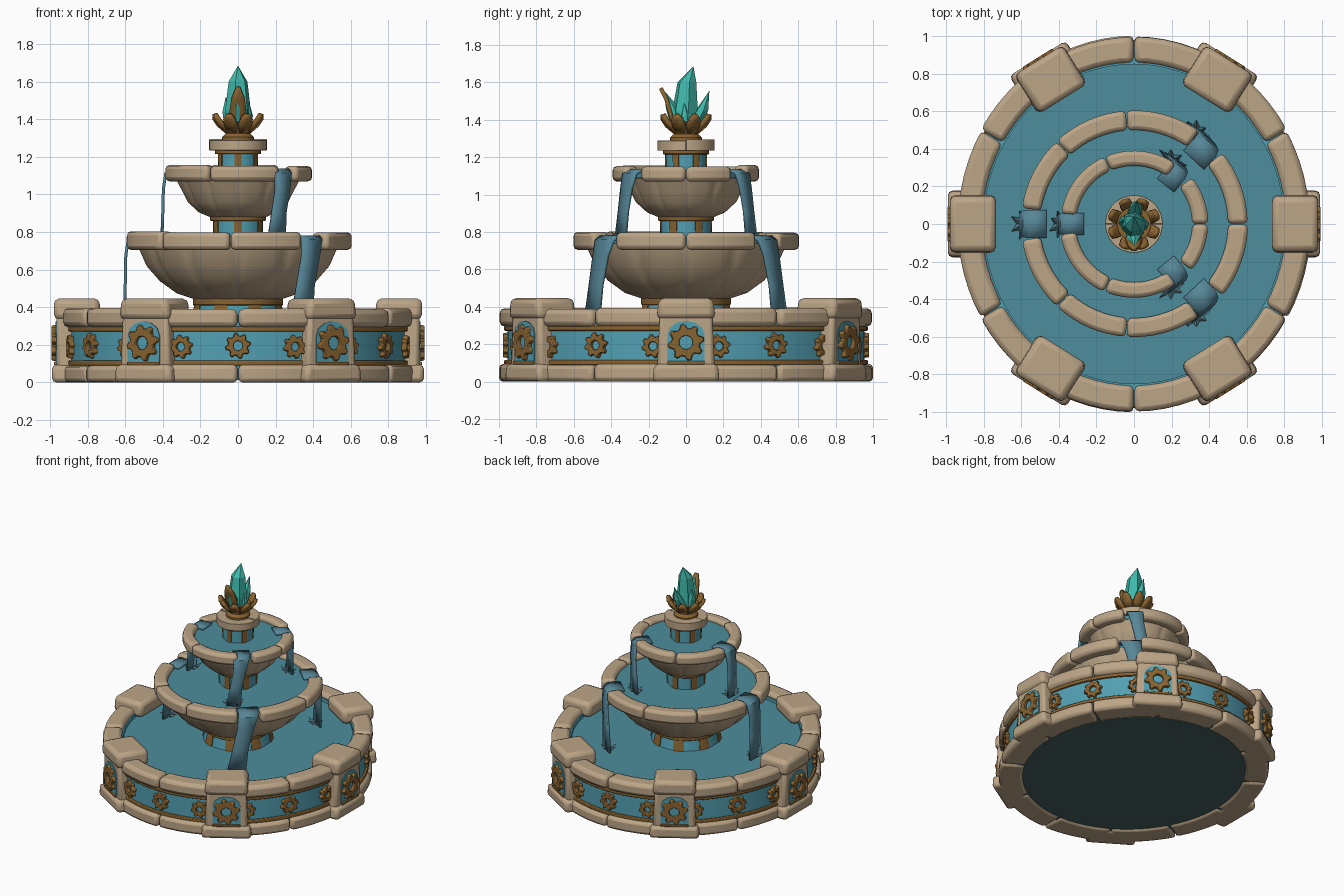
import bpy, bmesh, math, random
from mathutils import Vector, Matrix

if "Cube" in bpy.data.objects:
    bpy.data.objects.remove(bpy.data.objects["Cube"])

random.seed(4)
R = math.radians
SX = 0.94          # the lower basin is slightly narrower in x


def material(name, rgb):
    m = bpy.data.materials.new(name)
    m.diffuse_color = (*rgb, 1)
    m.use_nodes = True
    m.node_tree.nodes["Principled BSDF"].inputs["Base Color"].default_value = m.diffuse_color
    return m


STONE = material("sandstone", (0.50, 0.375, 0.24))
GLAZE = material("blue_glaze", (0.085, 0.35, 0.45))
GOLD = material("aged_gold", (0.25, 0.125, 0.03))
WATER = material("pool_water", (0.075, 0.27, 0.34))
FALL = material("falling_water", (0.095, 0.24, 0.31))
FOAM = material("splash_slate", (0.08, 0.16, 0.19))
CRYSTAL = material("turquoise_crystal", (0.05, 0.48, 0.40))
UNDER = material("dark_underside", (0.06, 0.12, 0.12))


def finish(bm, name, mat, bevel=0, smooth=40, matrix=None):
    bmesh.ops.remove_doubles(bm, verts=bm.verts, dist=1e-5)
    bmesh.ops.recalc_face_normals(bm, faces=bm.faces)
    if matrix:
        bm.transform(matrix)
    me = bpy.data.meshes.new(name)
    bm.to_mesh(me)
    bm.free()
    me.materials.append(mat)
    if smooth:
        me.shade_smooth()
        me.set_sharp_from_angle(angle=R(smooth))
    ob = bpy.data.objects.new(name, me)
    bpy.context.collection.objects.link(ob)
    if bevel:
        b = ob.modifiers.new("soft_edges", "BEVEL")
        b.width, b.segments, b.limit_method, b.angle_limit = bevel, 2, 'ANGLE', R(40)
    return ob


def lathe(name, prof, mat, a0=0, a1=360, sx=1, bevel=0, lobes=0, step=5):
    """Sweep a closed (r, z) profile round z, whole or as an arc."""
    bm = bmesh.new()
    full = a1 - a0 >= 359.9
    n = max(2, round((a1 - a0) / step))
    rings = []
    for i in range(n if full else n + 1):
        a = R(a0 + (a1 - a0) * i / n)
        k = 1 - 0.03 * (1 - abs(math.sin(a * lobes / 2))) ** 3 if lobes else 1
        rings.append([bm.verts.new((r * k * sx * math.cos(a), r * k * math.sin(a), z)) for r, z in prof])
    m = len(prof)
    for i in range(n):
        A, B = rings[i], rings[(i + 1) % len(rings)]
        for j in range(m):
            bm.faces.new((A[j], B[j], B[(j + 1) % m], A[(j + 1) % m]))
    if not full:
        bm.faces.new(rings[0])
        bm.faces.new(rings[-1])
    return finish(bm, name, mat, bevel, 40)


def rect(r0, r1, z0, z1):
    return [(r0, z0), (r1, z0), (r1, z1), (r0, z1)]


def stones(name, r0, r1, z0, z1, spans, sx=1, bevel=0.022):
    """Ring of separate curved stones; spans = (start, end, count)."""
    for s, e, c in spans:
        for i in range(c):
            w = (e - s) / c
            dz, dr = random.uniform(-.005, .004), random.uniform(-.006, .003)
            lathe(name, rect(r0, r1 + dr, z0, z1 + dz), STONE,
                  s + w * i + .2, s + w * (i + 1) - .2, sx, bevel)


def place(angle, r, sx=1):
    a = R(angle)
    return Matrix.Translation((r * sx * math.cos(a), r * math.sin(a), 0)) @ Matrix.Rotation(a, 4, 'Z')


def block(name, x0, x1, w0, w1, z0, z1, mat, mtx, bevel):
    bm = bmesh.new()
    bmesh.ops.create_cube(bm, size=1)
    for v in bm.verts:
        v.co = (x1 if v.co.x > 0 else x0,
                v.co.y * (w1 if v.co.z > 0 else w0), z1 if v.co.z > 0 else z0)
    finish(bm, name, mat, bevel, 40, mtx)


def gear(name, rad, z, mtx, t=0.028, teeth=8):
    """Toothed gold rosette with an open centre, facing local +x."""
    bm = bmesh.new()
    n = teeth * 4
    loops = []
    for x, shrink in ((0, 1), (t, .93)):
        for inner in (0, 1):
            vs = []
            for i in range(n):
                a = 2 * math.pi * (i + .5) / n
                r = rad * .36 if inner else rad * shrink * (1 if i % 4 < 2 else .78)
                vs.append(bm.verts.new((x, r * math.cos(a), z + r * math.sin(a))))
            loops.append(vs)
    bo, bi, fo, fi = loops
    for A, B in ((bo, fo), (fo, fi), (fi, bi), (bi, bo)):
        for i in range(n):
            j = (i + 1) % n
            bm.faces.new((A[i], A[j], B[j], B[i]))
    finish(bm, name, GOLD, 0.004, 30, mtx)


def strip(name, pts, mat, thick, mtx=None, smooth=40):
    """Thick ribbon through (centre, side vector) pairs."""
    bm = bmesh.new()
    rows = [[bm.verts.new(Vector(c) - Vector(s)), bm.verts.new(Vector(c)), bm.verts.new(Vector(c) + Vector(s))]
            for c, s in pts]
    for A, B in zip(rows, rows[1:]):
        for i in range(2):
            bm.faces.new((A[i], A[i + 1], B[i + 1], B[i]))
    ob = finish(bm, name, mat, 0, smooth, mtx)
    s = ob.modifiers.new("thickness", "SOLIDIFY")
    s.thickness, s.offset = thick, 0


# ---- lower basin ----
six = [(60 * i, 60 * i + 60, 2) for i in range(6)]
stones("base_stone", 0.82, 1.0, 0.0, 0.092, six, SX)
stones("basin_rim_stone", 0.86, 1.0, 0.295, 0.392, six, SX, 0.026)
lathe("basin_glazed_wall", rect(0.85, 0.955, 0.02, 0.36), GLAZE, sx=SX)
for z in (0.09, 0.272):
    lathe("basin_gold_trim", rect(0.94, 0.972, z, z + 0.026), GOLD, sx=SX, bevel=0.005)
lathe("basin_underside", [(0, 0.012), (0.87, 0.012), (0.87, 0.03), (0, 0.03)], UNDER, sx=SX)
lathe("basin_water", [(0, 0.31), (0.87, 0.31), (0.87, 0.335), (0, 0.335)], WATER, sx=SX)

for k in range(6):
    # pillar: foot, shaft, cap, arched glaze plate, rosette
    a = 60 * k
    if k % 3 == 0:
        m = place(a, 0.865)
    else:
        m = place(a, 0.895) @ Matrix.Rotation(R(-2 if k in (1, 4) else 2), 4, 'Z')
    block("pillar_foot", -0.06, 0.125, 0.36, 0.34, 0, 0.095, STONE, m, 0.025)
    block("pillar_shaft", -0.06, 0.10, 0.31, 0.28, 0.07, 0.37, STONE, m, 0.02)
    block("pillar_cap", -0.13, 0.115, 0.315, 0.29, 0.335, 0.447, STONE, m, 0.03)
    bm = bmesh.new()
    arch = [(-.1, .1), (.1, .1)] + [(.1 * math.cos(R(t)), .25 + .075 * math.sin(R(t))) for t in range(0, 181, 30)]
    f = bm.faces.new([bm.verts.new((0.099, y, z)) for y, z in arch])
    ex = bmesh.ops.extrude_face_region(bm, geom=[f])["geom"]
    bmesh.ops.translate(bm, vec=(0.007, 0, 0), verts=[v for v in ex if isinstance(v, bmesh.types.BMVert)])
    finish(bm, "pillar_glaze_plate", GLAZE, 0, 0, m)
    block("pillar_gold_sill", 0.09, 0.115, 0.2, 0.2, 0.092, 0.11, GOLD, m, 0.004)
    gear("pillar_rosette", 0.1, 0.21, m @ Matrix.Translation((0.1, 0, 0)))
    # wall panel rosettes, halves tucked against the pillars
    gear("panel_rosette", 0.07, 0.195, place(a + 30, 0.95, SX))
    for d in (-19.5, 19.5):
        gear("panel_end_rosette", 0.065, 0.19, place(a + 30 + d, 0.95, SX), 0.03)


# ---- raised bowls ----
GAPS = [(55, 172), (188, 305), (-39, 39)]


def bowl(tag, prof, r0, r1, z0, z1, counts, zw):
    lathe(tag + "_bowl_body", prof, STONE, lobes=12, step=3)
    stones(tag + "_bowl_rim", r0, r1, z0, z1, [(s, e, c) for (s, e), c in zip(GAPS, counts)])
    lathe(tag + "_bowl_water", [(0, zw - .03), (r0 + .02, zw - .03), (r0 + .02, zw), (0, zw)], WATER)


bowl("middle", [(0, .445), (.24, .445), (.33, .475), (.42, .54), (.49, .62), (.53, .71), (.54, .74), (0, .74)],
     0.50, 0.605, 0.705, 0.80, (3, 3, 2), 0.765)
bowl("upper", [(0, .88), (.15, .88), (.21, .905), (.27, .96), (.305, 1.03), (.335, 1.085), (0, 1.085)],
     0.31, 0.395, 1.07, 1.155, (2, 2, 2), 1.12)


def waterfall(tag, ang, turn, r, zt, zb, w):
    """Sheet of water spilling through a rim gap, with a jagged splash."""
    path = [(0, r - .12, zt, 1), (0, r - .03, zt, 1), (.1, r, zt - .02, .95),
            (.3, r + .012, zt - .1, .8), (.7, r + .015, (zt + zb) / 2 - .04, .75), (1, r + .02, zb, .9)]
    pts = []
    for t, rr, z, k in path:
        a = R(ang + turn * t)
        pts.append(((rr * math.cos(a), rr * math.sin(a), z),
                    (-math.sin(a) * w * k, math.cos(a) * w * k, 0)))
    strip(tag + "_waterfall", pts, FALL, 0.016)
    bm = bmesh.new()
    c = bm.verts.new((0, 0, .012))
    ring = []
    for i in range(14):
        a = 2 * math.pi * i / 14
        q = random.uniform(.07, .095) if i % 2 else .042
        ring.append(bm.verts.new((q * .7 * math.cos(a), q * math.sin(a), .035 if i % 2 else .006)))
    for i in range(14):
        bm.faces.new((c, ring[i], ring[(i + 1) % 14]))
    finish(bm, tag + "_splash", FOAM, 0, 0, Matrix.Translation((0, 0, zb)) @ place(ang + turn, r + .01))


for ang, turn in ((180, 0), (47, 9), (-47, -9)):
    waterfall("middle", ang, turn, 0.585, 0.775, 0.335, 0.075)
    waterfall("upper", ang + turn * .4, turn, 0.385, 1.13, 0.765, 0.058)


# ---- pedestals: glazed drum with gold collars and uprights ----
def pedestal(tag, r_low, r_top, z0, z1, collar, count):
    lathe(tag + "_pedestal", [(0, z0), (r_low, z0), (r_top, z1), (0, z1)], GLAZE)
    lathe(tag + "_gold_collar", rect(0.05, r_top + .015, z1 - collar, z1), GOLD, bevel=.006)
    for i in range(count):
        a = 360 * (i + .5) / count
        lathe(tag + "_gold_upright", [(r_low - .03, z0), (r_low + .006, z0), (r_top + .006, z1), (r_top - .03, z1)],
              GOLD, a - 9, a + 9)


pedestal("lower", 0.25, 0.225, 0.32, 0.455, 0.045, 8)
pedestal("middle", 0.13, 0.135, 0.75, 0.89, 0.03, 6)
pedestal("upper", 0.105, 0.108, 1.1, 1.24, 0.025, 6)
stones("top_stone_disc", 0.03, 0.155, 1.235, 1.292, [(0, 180, 1), (180, 360, 1)], 1, 0.018)

# ---- finial: gold cup, petals, crystal shards ----
lathe("gold_cup", [(0, 1.27), (.085, 1.27), (.085, 1.305), (.065, 1.325), (.075, 1.355), (.09, 1.39), (0, 1.39)], GOLD)
for i in range(8):
    m = Matrix.Rotation(R(45 * i + 22.5), 4, 'Z')
    strip("gold_petal", [((.06, 0, 1.335), (0, .02, 0)), ((.098, 0, 1.37), (0, .035, 0)),
                         ((.125, 0, 1.405), (0, .03, 0)), ((.132, 0, 1.43), (0, .01, 0))], GOLD, .022, m)
strip("tall_gold_leaf", [((0, -.065, 1.36), (.035, 0, 0)), ((0, -.085, 1.44), (.045, 0, 0)),
                         ((0, -.105, 1.51), (.036, 0, 0)), ((0, -.135, 1.57), (.012, 0, 0))], GOLD, .022)


def shard(levels, tip):
    """Faceted crystal; levels = (x, y, z, radius)."""
    bm = bmesh.new()
    rows = [[bm.verts.new((x + r * math.cos(R(60 * i + 15)), y + r * math.sin(R(60 * i + 15)), z)) for i in range(6)]
            for x, y, z, r in levels]
    t = bm.verts.new(tip)
    bm.faces.new(rows[0])
    for i in range(6):
        j = (i + 1) % 6
        for A, B in zip(rows, rows[1:]):
            bm.faces.new((A[i], A[j], B[j], B[i]))
        bm.faces.new((rows[-1][i], rows[-1][j], t))
    finish(bm, "crystal_shard", CRYSTAL, 0, 0)


shard([(0, 0, 1.36, .07), (0, -.005, 1.45, .07), (0, .005, 1.6, .052)], (0, .04, 1.685))
shard([(0, .04, 1.37, .045), (.01, .085, 1.45, .035)], (.015, .125, 1.555))
shard([(0, -.04, 1.37, .045), (0, -.07, 1.46, .038)], (0, -.12, 1.56))
shard([(-.03, .01, 1.37, .045), (-.05, .01, 1.44, .034)], (-.065, .02, 1.52))
shard([(.03, 0, 1.37, .045), (.05, 0, 1.42, .03)], (.06, -.01, 1.49))
